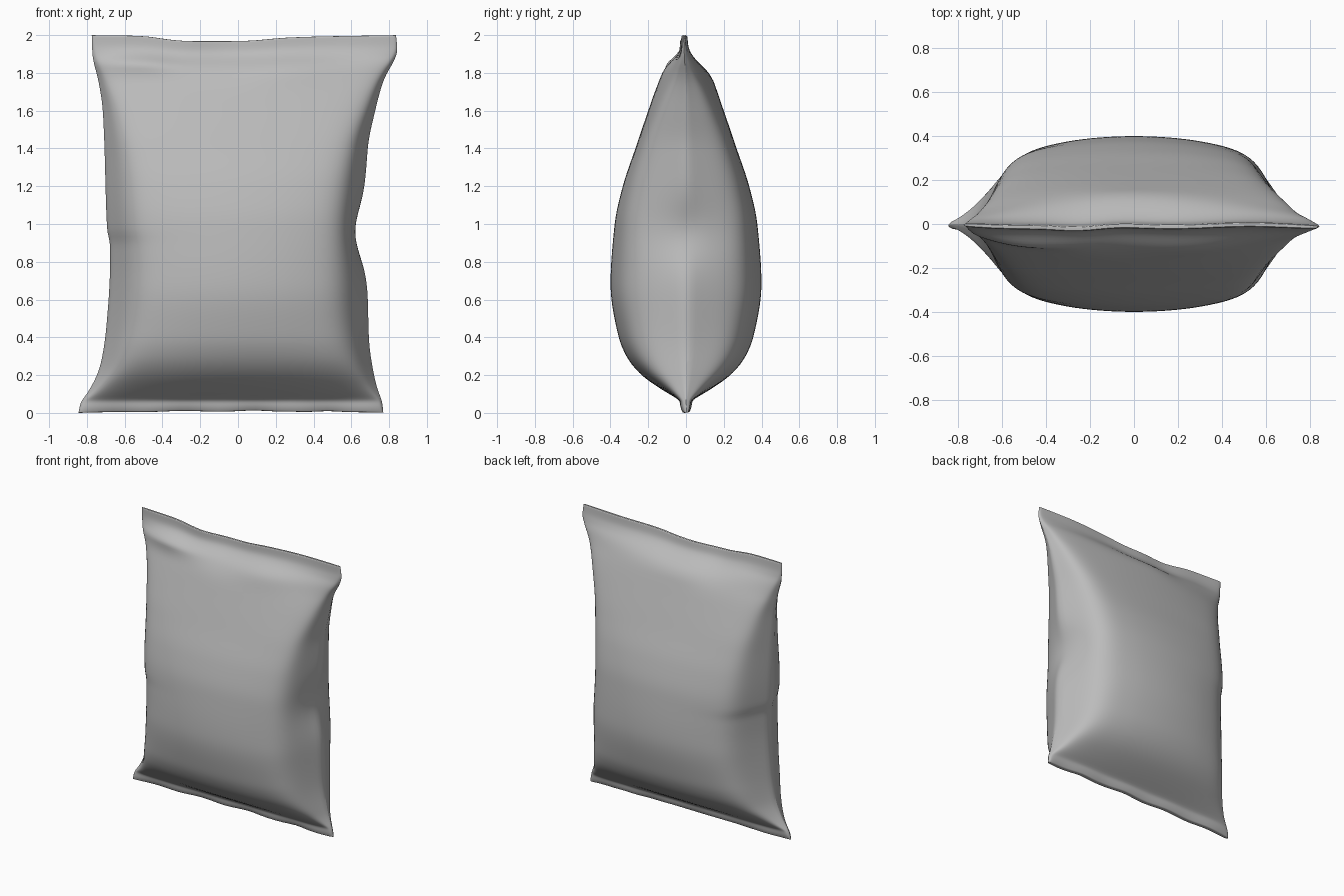
import bpy
import math

if "Cube" in bpy.data.objects:
    bpy.data.objects.remove(bpy.data.objects["Cube"], do_unlink=True)

# Profiles of the bag against height: (height, value)
LEFT_EDGE = [(0, .845), (.05, .835), (.12, .79), (.25, .735), (.45, .705), (.8, .685),
             (.9, .685), (.96, .70), (1.6, .72), (1.75, .74), (1.9, .772), (2, .775)]
RIGHT_EDGE = [(0, .77), (.05, .765), (.15, .735), (.4, .70), (.65, .695), (1.1, .68),
              (1.4, .692), (1.6, .73), (1.78, .78), (1.85, .82), (1.92, .845), (2, .837)]
DEPTH = [(0, .014), (.03, .028), (.06, .032), (.1, .09), (.15, .17), (.2, .237), (.28, .305),
         (.4, .357), (.68, .40), (1, .378), (1.2, .335), (1.4, .268), (1.6, .2), (1.75, .145),
         (1.85, .085), (1.9, .04), (1.94, .016), (2, .01)]
PANEL_WIDTH = [(0, .01), (.06, .02), (.12, .06), (.3, .12), (.6, .145), (.9, .14),
               (1.2, .12), (1.5, .08), (1.8, .04), (2, .01)]
CORNER_RATIO = [(0, 1), (.06, .95), (.12, .75), (.3, .81), (.7, .81), (1, .84), (1.4, .87),
                (1.6, .78), (1.7, .67), (1.8, .52), (1.88, .5), (1.94, .85), (2, 1)]
TOP_EDGE = [(-.8, 0), (-.5, .004), (-.3, .032), (.05, .032), (.2, .016), (.4, .008), (.85, 0)]


def smooth_lookup(table, z):
    """Cubic interpolation through a table of pairs."""
    z = min(max(z, table[0][0]), table[-1][0])
    i = next(k for k in range(len(table) - 1) if z <= table[k + 1][0])

    def rise(k):
        return (table[k + 1][1] - table[k][1]) / (table[k + 1][0] - table[k][0])

    def slope(k):
        if k == 0 or k == len(table) - 1:
            return rise(min(k, len(table) - 2))
        a, b = rise(k - 1), rise(k)
        return 2 * a * b / (a + b) if a * b > 0 else 0

    (z0, v0), (z1, v1) = table[i], table[i + 1]
    h = z1 - z0
    t = (z - z0) / h
    return (v0 * (1 + 2 * t) * (1 - t) ** 2 + v1 * t * t * (3 - 2 * t)
            + h * t * (1 - t) * ((1 - t) * slope(i) - t * slope(i + 1)))


def bump(a, centre, width):
    return math.exp(-((a - centre) / width) ** 2)


def half_section(z, side):
    """Points from the side seam to just short of the centre, as (x, depth)."""
    edge = smooth_lookup(RIGHT_EDGE if side > 0 else LEFT_EDGE, z)
    dent = .062 * bump(z, .95, .17) if side > 0 else 0
    depth = smooth_lookup(DEPTH, z)
    # The side without the dent tucks in a little further up
    width = smooth_lookup(PANEL_WIDTH, z) + (.02 * bump(z, 1.4, .3) if side < 0 else 0)
    corner_y = depth * smooth_lookup(CORNER_RATIO, z)
    corner_x = edge - width
    points = []
    for k in range(6):
        t = k / 6
        x = corner_x + (width - dent * (1 - t)) * (1 - t)
        points.append((side * x, corner_y * t))
    for k in range(8):
        t = 1 - k / 8
        points.append((side * corner_x * t, corner_y + (depth - corner_y) * (1 - t * t)))
    # Round the ridge between side panel and face
    for step in range(4):
        rounded = list(points)
        for k in range(3, 10):
            rounded[k] = tuple((a + 2 * b + c) / 4 for a, b, c in
                               zip(points[k - 1], points[k], points[k + 1]))
        points = rounded
    return points, depth


def section(z):
    """Closed ring: front from left to right, then back from right to left."""
    low, depth = half_section(z, -1)
    high, _ = half_section(z, 1)
    across = low + [(0, depth)] + high[::-1]
    ring = [(x, -y) for x, y in across] + [(x, y) for x, y in across[-2:0:-1]]
    top = max(0, (z - 1.7) / .3)
    bottom = max(0, 1 - z / .08)
    result = []
    for x, y in ring:
        # Folds under the top seal, and the wavy seals themselves
        if y < 0:
            y -= .035 * bump(z, 1.85, .045) * bump(x, -.5, .2)
            y -= .015 * bump(z, 1.82, .06) * bump(x, .3, .25)
        else:
            y += .015 * bump(z, 1.8, .06) * bump(x, 0, .4)
        y -= top * (.022 * bump(x, -.25, .12) + .006 * math.sin(9 * x)) + .008 * top
        y += bottom * .007 * math.sin(17 * x)
        lift = .009 * (1 + math.sin(23 * x) * math.cos(7 * x)) * (1 - (x / .85) ** 2)
        result.append((x, y, z - top * smooth_lookup(TOP_EDGE, x) + bottom * lift))
    return result


# Loft the rings into one closed skin
heights = [0, .004, .02, .04, .06, .075] + [.1 + .045 * k for k in range(39)]
heights += [1.84, 1.865, 1.89, 1.915, 1.94, 1.97, 1.995, 2]
rings = [section(z) for z in heights]
count = len(rings[0])
verts = [p for ring in rings for p in ring]
faces = []
for r in range(len(rings) - 1):
    for c in range(count):
        n = (c + 1) % count
        faces.append((r * count + c, r * count + n, (r + 1) * count + n, (r + 1) * count + c))

# Close both seals with strips between front and back
for r, flip in ((0, True), (len(rings) - 1, False)):
    base = r * count
    half = count // 2
    for c in range(half):
        back, back_next = (count - c) % count, count - c - 1
        strip = [c, c + 1, back_next, back]
        strip = list(dict.fromkeys(base + i for i in strip))
        faces.append(strip[::-1] if flip else strip)

mesh = bpy.data.meshes.new("bag")
mesh.from_pydata(verts, [], faces)
mesh.validate()
bag = bpy.data.objects.new("bag", mesh)
bpy.context.collection.objects.link(bag)

# Plain foil colour
foil = bpy.data.materials.new("plain grey foil")
foil.use_nodes = True
colour = (.5, .5, .5, 1)
foil.diffuse_color = colour
foil.node_tree.nodes["Principled BSDF"].inputs["Base Color"].default_value = colour
mesh.materials.append(foil)

# Smooth the skin
bpy.context.view_layer.objects.active = bag
bag.select_set(True)
bpy.ops.object.shade_smooth_by_angle(angle=math.radians(50))
soften = bag.modifiers.new("soften", "SUBSURF")
soften.levels = soften.render_levels = 1
